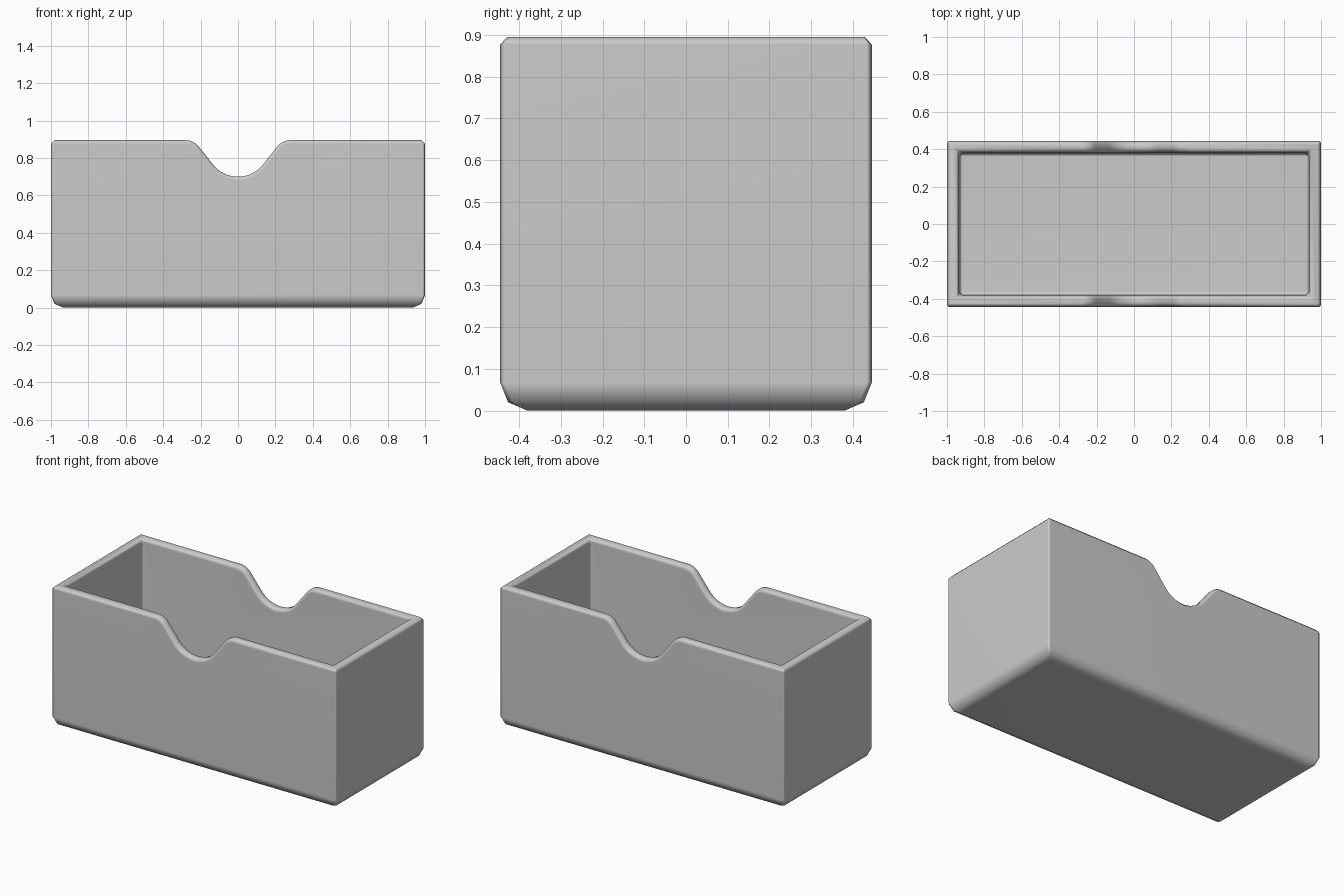
import bpy, bmesh
from math import sin, cos, radians

default = bpy.data.objects.get("Cube")
if default:
    bpy.data.objects.remove(default, do_unlink=True)

HX, HY, H = 1.0, 0.445, 0.895
WALL, RIM, CORNER = 0.065, 0.018, 0.012


def link(name, bm):
    bmesh.ops.recalc_face_normals(bm, faces=bm.faces)
    mesh = bpy.data.meshes.new(name)
    bm.to_mesh(mesh)
    bm.free()
    obj = bpy.data.objects.new(name, mesh)
    bpy.context.collection.objects.link(obj)
    return obj


def loft(name, rings):
    """Skin a stack of closed point rings and cap both ends."""
    bm = bmesh.new()
    loops = [[bm.verts.new(p) for p in ring] for ring in rings]
    n = len(loops[0])
    for a, b in zip(loops, loops[1:]):
        for i in range(n):
            j = (i + 1) % n
            bm.faces.new((a[i], a[j], b[j], b[i]))
    bm.faces.new(loops[0])
    bm.faces.new(loops[-1])
    return link(name, bm)


def chamfered_ring(inset, z):
    x, y, c = HX - inset, HY - inset, CORNER
    return [(x, c - y, z), (x, y - c, z), (x - c, y, z), (c - x, y, z),
            (-x, y - c, z), (-x, c - y, z), (c - x, -y, z), (x - c, -y, z)]


def plain_ring(x, y, z):
    return [(x, -y, z), (x, y, z), (-x, y, z), (-x, -y, z)]


# Outer body with a rounded-under base
box = loft("open_box", [chamfered_ring(i, z) for i, z in
                        ((0.065, 0), (0.019, 0.02), (0, 0.067), (0, H))])

# Inner cavity
cavity = loft("cavity_cutter", [plain_ring(HX - WALL, HY - WALL, z)
                                for z in (WALL, H + 0.3)])

# Finger notch: round bottom blending into filleted shoulders
SLOPE, STEPS = radians(54), 10
half = []
for i in range(STEPS + 1):
    a = SLOPE * i / STEPS
    half.append((0.17 * sin(a), 0.70 + 0.17 * (1 - cos(a))))
for i in range(STEPS + 1):
    a = SLOPE * (1 - i / STEPS)
    half.append((0.28 - 0.09 * sin(a), H - 0.09 * (1 - cos(a))))
half.append((0.28, H + 0.2))
outline = [(-x, z) for x, z in reversed(half[1:])] + half
notch = loft("notch_cutter", [[(x, y, z) for x, z in outline] for y in (-0.7, 0.7)])

for cutter in (cavity, notch):
    cutter.hide_render = True
    mod = box.modifiers.new("cut", 'BOOLEAN')
    mod.object = cutter
    mod.operation = 'DIFFERENCE'
    mod.solver = 'EXACT'

# Softened rim and inner edges
bevel = box.modifiers.new("soft_edges", 'BEVEL')
bevel.width = RIM
bevel.segments = 1
bevel.limit_method = 'ANGLE'
bevel.angle_limit = radians(60)
bevel.use_clamp_overlap = False

bpy.ops.object.select_all(action='DESELECT')
bpy.context.view_layer.objects.active = box
box.select_set(True)
for mod in list(box.modifiers):
    bpy.ops.object.modifier_apply(modifier=mod.name)
for cutter in (cavity, notch):
    bpy.data.objects.remove(cutter, do_unlink=True)

bpy.ops.object.shade_smooth_by_angle(angle=radians(50))
weighted = box.modifiers.new("flat_sides", 'WEIGHTED_NORMAL')
weighted.keep_sharp = True

# Plain grey finish
grey = bpy.data.materials.new("plain_grey")
grey.use_nodes = True
colour = (0.6, 0.6, 0.6, 1)
grey.diffuse_color = colour
grey.node_tree.nodes["Principled BSDF"].inputs["Base Color"].default_value = colour
box.data.materials.clear()
box.data.materials.append(grey)
